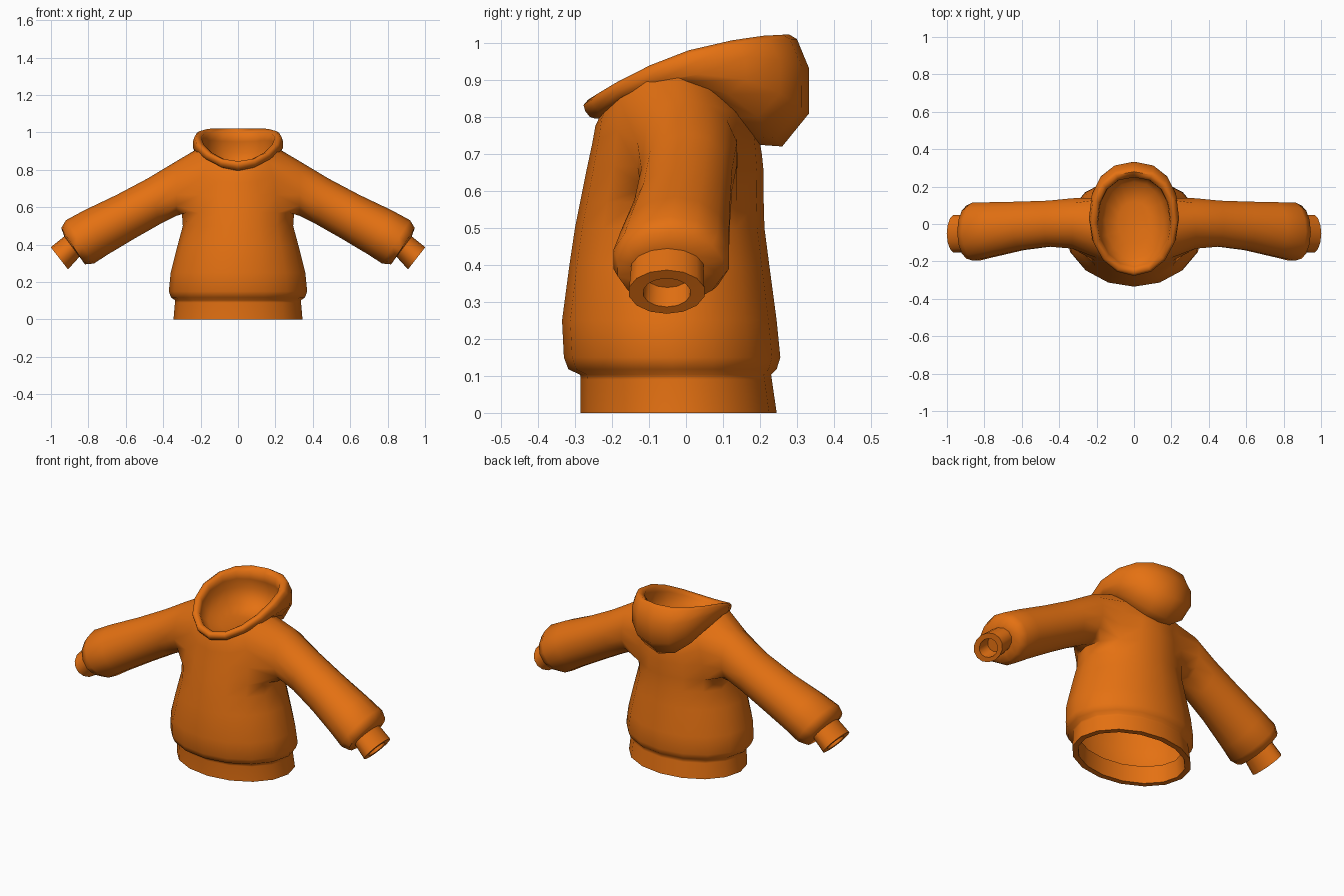
import bpy, bmesh, math

COLS = 16    # sides around torso and hood
SIDES = 14   # sides around each sleeve

fabric = bpy.data.materials.new("orange_fabric")
fabric.diffuse_color = (0.78, 0.165, 0.006, 1)


def ring(bm, rx, yf, yb, zf, zs, zb, full=1.0):
    """Oval ring given half width, front/back y, and front/side/back heights.
    full < 1 squares off the back half."""
    verts = []
    for i in range(COLS):
        a = 2 * math.pi * i / COLS
        c, s = math.cos(a), math.sin(a)
        z = zs + (zb - zf) / 2 * s + ((zb + zf) / 2 - zs) * s * s
        if s > 0.01:
            c = math.copysign(abs(c) ** full, c) if abs(c) > 0.01 else 0
            s = s ** full
        y = (yf + yb) / 2 + (yb - yf) / 2 * s
        verts.append(bm.verts.new((rx * c, y, z)))
    return verts


def bridge(bm, a, b, skip=()):
    n = len(a)
    for i in range(n):
        if i not in skip:
            bm.faces.new((a[i], a[(i + 1) % n], b[(i + 1) % n], b[i]))


def finish(bm, name):
    bmesh.ops.recalc_face_normals(bm, faces=bm.faces)
    mesh = bpy.data.meshes.new(name)
    bm.to_mesh(mesh)
    bm.free()
    mesh.materials.append(fabric)
    obj = bpy.data.objects.new(name, mesh)
    bpy.context.collection.objects.link(obj)
    bpy.ops.object.select_all(action='DESELECT')
    obj.select_set(True)
    bpy.context.view_layer.objects.active = obj
    bpy.ops.object.shade_smooth_by_angle(angle=math.radians(65))
    return obj


# Torso: inner hem, hem band, bulge, chest, shoulders
bm = bmesh.new()
torso = [
    (0.305, -0.25, 0.195, 0.10, 0.10, 0.10),
    (0.314, -0.253, 0.213, 0, 0, 0),
    (0.345, -0.285, 0.245, 0, 0, 0),
    (0.337, -0.285, 0.232, 0.09, 0.09, 0.09),
    (0.337, -0.286, 0.23, 0.103, 0.103, 0.103),
    (0.358, -0.318, 0.245, 0.118, 0.118, 0.118),
    (0.37, -0.33, 0.255, 0.15, 0.15, 0.15),
    (0.36, -0.335, 0.245, 0.25, 0.25, 0.25),
    (0.322, -0.315, 0.225, 0.40, 0.40, 0.40),
    (0.295, -0.30, 0.212, 0.50, 0.50, 0.50),
    (0.30, -0.286, 0.21, 0.57, 0.57, 0.57),
    (0.29, -0.268, 0.21, 0.66, 0.67, 0.65),
    (0.265, -0.253, 0.205, 0.73, 0.79, 0.70),
    (0.23, -0.245, 0.20, 0.775, 0.905, 0.73),
    (0.205, -0.236, 0.19, 0.795, 0.925, 0.75),
]
R0 = 10                                     # row at the armpit
armhole = {14, 15, 0, 1, 6, 7, 8, 9}        # columns left open for sleeves
rows = [ring(bm, *r) for r in torso]
for r in range(len(rows) - 1):
    bridge(bm, rows[r], rows[r + 1], armhole if R0 <= r < R0 + 3 else ())

# Sleeves: x, y, z, half height, half width, tilt in degrees
sleeve = [
    (0.33, 0.003, 0.70, 0.146, 0.138, 0),
    (0.45, 0.002, 0.632, 0.127, 0.126, 14),
    (0.60, -0.01, 0.55, 0.126, 0.133, 23),
    (0.76, -0.03, 0.465, 0.134, 0.150, 27),
    (0.845, -0.040, 0.415, 0.138, 0.160, 33),
    (0.882, -0.043, 0.392, 0.116, 0.146, 33),
    (0.888, -0.05, 0.390, 0.068, 0.10, 37),
    (0.955, -0.052, 0.327, 0.075, 0.104, 38),
    (0.953, -0.052, 0.325, 0.049, 0.065, 38),
    (0.90, -0.05, 0.375, 0.046, 0.062, 38),
]
# Armhole outline as (column, row) steps, from the armpit around the back
outline = [(0, 0), (1, 0), (2, 0), (2, 1), (2, 2), (2, 3), (1, 3), (0, 3),
           (-1, 3), (-2, 3), (-2, 2), (-2, 1), (-2, 0), (-1, 0)]
for side in (1, -1):
    prev = [rows[R0 + r][c % COLS if side > 0 else (8 - c) % COLS]
            for c, r in outline]
    for x, y, z, h, w, tilt in sleeve:
        t = math.radians(tilt)
        cur = []
        for k in range(SIDES):
            a = 2 * math.pi * k / SIDES
            up = -h * math.cos(a)
            cur.append(bm.verts.new((side * (x + up * math.sin(t)),
                                     y + w * math.sin(a),
                                     z + up * math.cos(t))))
        bridge(bm, prev, cur)
        prev = cur
    bm.faces.new(prev)                      # closes the cuff recess
finish(bm, "sweater_body")

# Hood: outer bulge, rolled rim, inner bowl sloping down to the back
bm = bmesh.new()
hood = [
    (0.20, -0.23, 0.19, 0.795, 0.89, 0.725),
    (0.225, -0.245, 0.26, 0.795, 0.895, 0.72),
    (0.24, -0.26, 0.333, 0.80, 0.915, 0.81),
    (0.241, -0.272, 0.333, 0.815, 0.95, 0.93),
    (0.235, -0.277, 0.30, 0.832, 0.972, 1.01),
    (0.22, -0.265, 0.28, 0.846, 0.98, 1.022),
    (0.197, -0.24, 0.25, 0.845, 0.97, 1.0),
    (0.192, -0.23, 0.25, 0.832, 0.94, 0.95),
    (0.187, -0.215, 0.27, 0.82, 0.90, 0.89),
    (0.155, -0.185, 0.225, 0.81, 0.845, 0.80),
    (0.085, -0.11, 0.12, 0.80, 0.805, 0.785),
]
rings = [ring(bm, *r, full=0.88) for r in hood]
for a, b in zip(rings, rings[1:]):
    bridge(bm, a, b)
bm.faces.new(rings[-1])
finish(bm, "hood")
